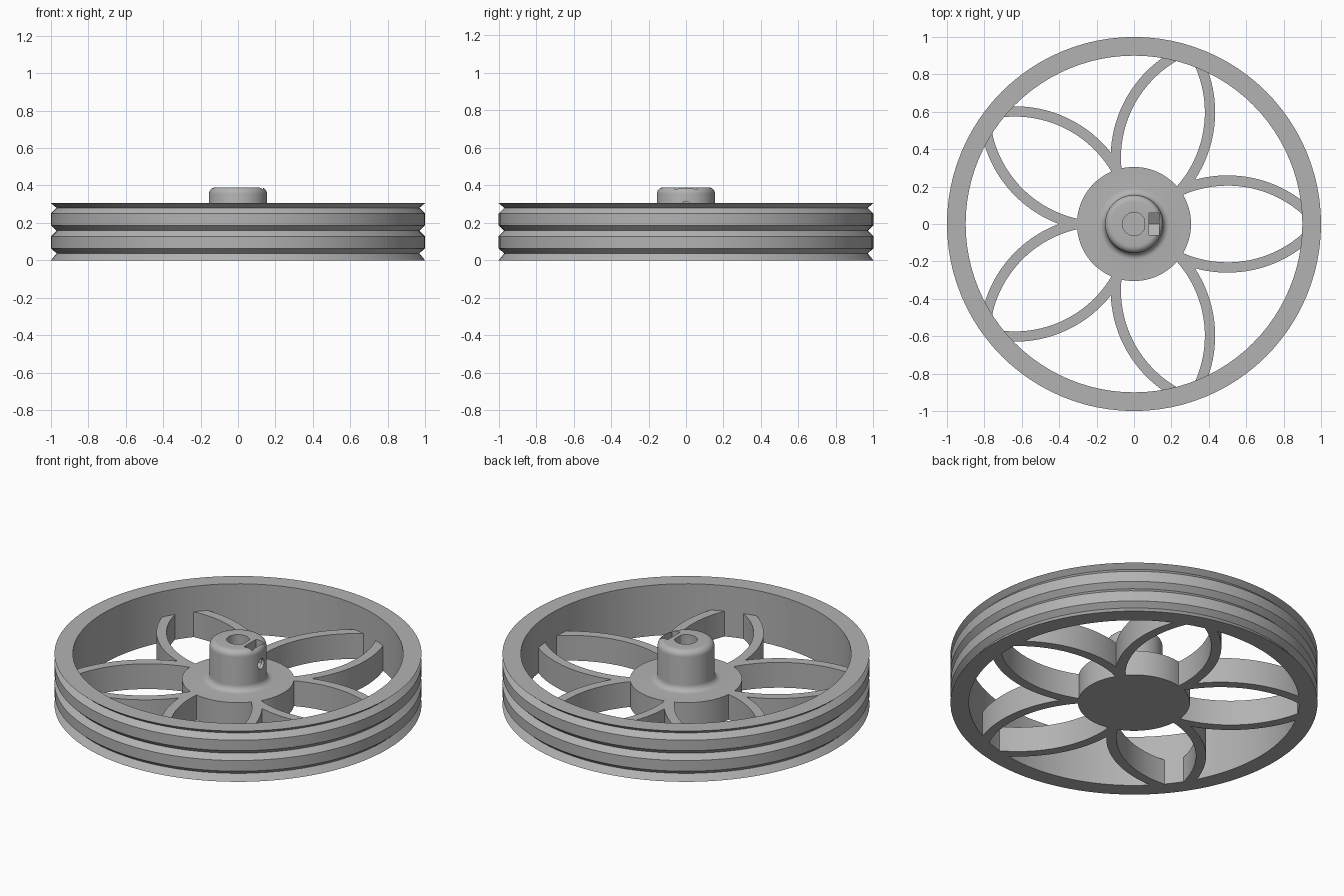
import bpy, bmesh, math
from math import cos, sin, radians, pi
from mathutils import Matrix, Vector

cube = bpy.data.objects.get("Cube")
if cube:
    bpy.data.objects.remove(cube, do_unlink=True)

grey = bpy.data.materials.new("plain_grey")
grey.use_nodes = True
GREY = (0.45, 0.45, 0.45, 1)
grey.diffuse_color = GREY
grey.node_tree.nodes["Principled BSDF"].inputs["Base Color"].default_value = GREY

SPOKE_TOP = 0.152
RIM_TOP = 0.305


def finish(name, bm):
    """Turn a bmesh into a shaded object."""
    bmesh.ops.recalc_face_normals(bm, faces=bm.faces)
    mesh = bpy.data.meshes.new(name)
    bm.to_mesh(mesh)
    bm.free()
    mesh.materials.append(grey)
    obj = bpy.data.objects.new(name, mesh)
    bpy.context.collection.objects.link(obj)
    return obj


def smooth(obj):
    bpy.ops.object.select_all(action="DESELECT")
    obj.select_set(True)
    bpy.context.view_layer.objects.active = obj
    bpy.ops.object.shade_smooth_by_angle(angle=radians(25))


def lathe(name, profile, closed, steps=96):
    """Spin an (r, z) profile around the z axis."""
    bm = bmesh.new()
    verts = [bm.verts.new((r, 0, z)) for r, z in profile]
    edges = [bm.edges.new(p) for p in zip(verts, verts[1:])]
    if closed:
        edges.append(bm.edges.new((verts[-1], verts[0])))
    bmesh.ops.spin(bm, geom=verts + edges, cent=(0, 0, 0), axis=(0, 0, 1),
                   angle=2 * pi, steps=steps, use_merge=True)
    bmesh.ops.remove_doubles(bm, verts=bm.verts, dist=1e-5)
    return finish(name, bm)


def prism(name, outlines, direction):
    """Extrude each closed 3D outline along a direction."""
    bm = bmesh.new()
    for points in outlines:
        face = bm.faces.new([bm.verts.new(p) for p in points])
        out = bmesh.ops.extrude_face_region(bm, geom=[face])["geom"]
        moved = [v for v in out if isinstance(v, bmesh.types.BMVert)]
        bmesh.ops.translate(bm, verts=moved, vec=direction)
        if not face.is_valid or len(face.link_loops if hasattr(face, "link_loops") else [1]) == 0:
            continue
    return finish(name, bm)


def arc(cx, cy, r, a0, a1, n):
    """Points on a circle between two angles in degrees."""
    angles = [radians(a0 + (a1 - a0) * i / n) for i in range(n + 1)]
    return [(cx + r * cos(a), cy + r * sin(a)) for a in angles]


# Rim with three V grooves
rim = lathe("rim", [(0.9, 0), (1, 0), (0.97, 0.037), (1, 0.064), (1, 0.128),
                    (0.97, 0.158), (1, 0.187), (1, 0.25), (0.97, 0.28),
                    (1, RIM_TOP), (0.9, RIM_TOP)], True)
smooth(rim)

# Hub disc with filleted, round-topped post
profile = [(0, 0), (0.305, 0), (0.305, SPOKE_TOP)]
profile += arc(0.19, SPOKE_TOP + 0.035, 0.035, 270, 180, 6)
profile += arc(0.12, 0.355, 0.035, 0, 90, 6) + [(0, 0.39)]
hub = lathe("hub", profile, False)

# Cutters: flatted bore, nut slot with pointed floor, set screw hole
bore = [(x, y, 0.05) for x, y in arc(0, 0, 0.062, 28, 332, 40)]
slot = [(0.08, y, z) for y, z in
        [(-0.058, 0.45), (-0.058, 0.255), (0, 0.222), (0.058, 0.255), (0.058, 0.45)]]
screw = [(0.03, y, z) for y, z in arc(0, 0.285, 0.03, 0, 345, 23)]
cutters = [prism("bore_cutter", [bore], (0, 0, 0.5)),
           prism("slot_cutter", [slot], (0.055, 0, 0)),
           prism("screw_cutter", [screw], (0.2, 0, 0))]

bpy.ops.object.select_all(action="DESELECT")
hub.select_set(True)
bpy.context.view_layer.objects.active = hub
for cutter in cutters:
    cutter.hide_render = True
    mod = hub.modifiers.new(cutter.name, "BOOLEAN")
    mod.operation = "DIFFERENCE"
    mod.solver = "EXACT"
    mod.object = cutter
    bpy.ops.object.modifier_apply(modifier=mod.name)
    bpy.data.objects.remove(cutter, do_unlink=True)
smooth(hub)

# Spokes: five forked pieces whose arms form petals
CX, CY, R_IN, R_OUT = 0.5, -0.395, 0.6, 0.655
axis = Vector((cos(pi / 5), sin(pi / 5)))
along = axis.dot((CX, CY))
reach = along + math.sqrt(along ** 2 - CX ** 2 - CY ** 2 + R_OUT ** 2)
fork = axis * reach
fork_angle = math.degrees(math.atan2(fork.y - CY, fork.x - CX))
half = arc(CX, CY, R_OUT, fork_angle, 52.5, 20) + arc(CX, CY, R_IN, 48, 114, 20)


def reflect(p):
    p = Vector(p)
    return 2 * axis * p.dot(axis) - p


outline = [Vector(p) for p in half] + [reflect(p) for p in reversed(half[1:])]
forks = []
for i in range(5):
    turn = Matrix.Rotation(i * 2 * pi / 5, 3, "Z")
    forks.append([turn @ Vector((p.x, p.y, 0)) for p in outline])
spokes = prism("spokes", forks, (0, 0, SPOKE_TOP))
smooth(spokes)
